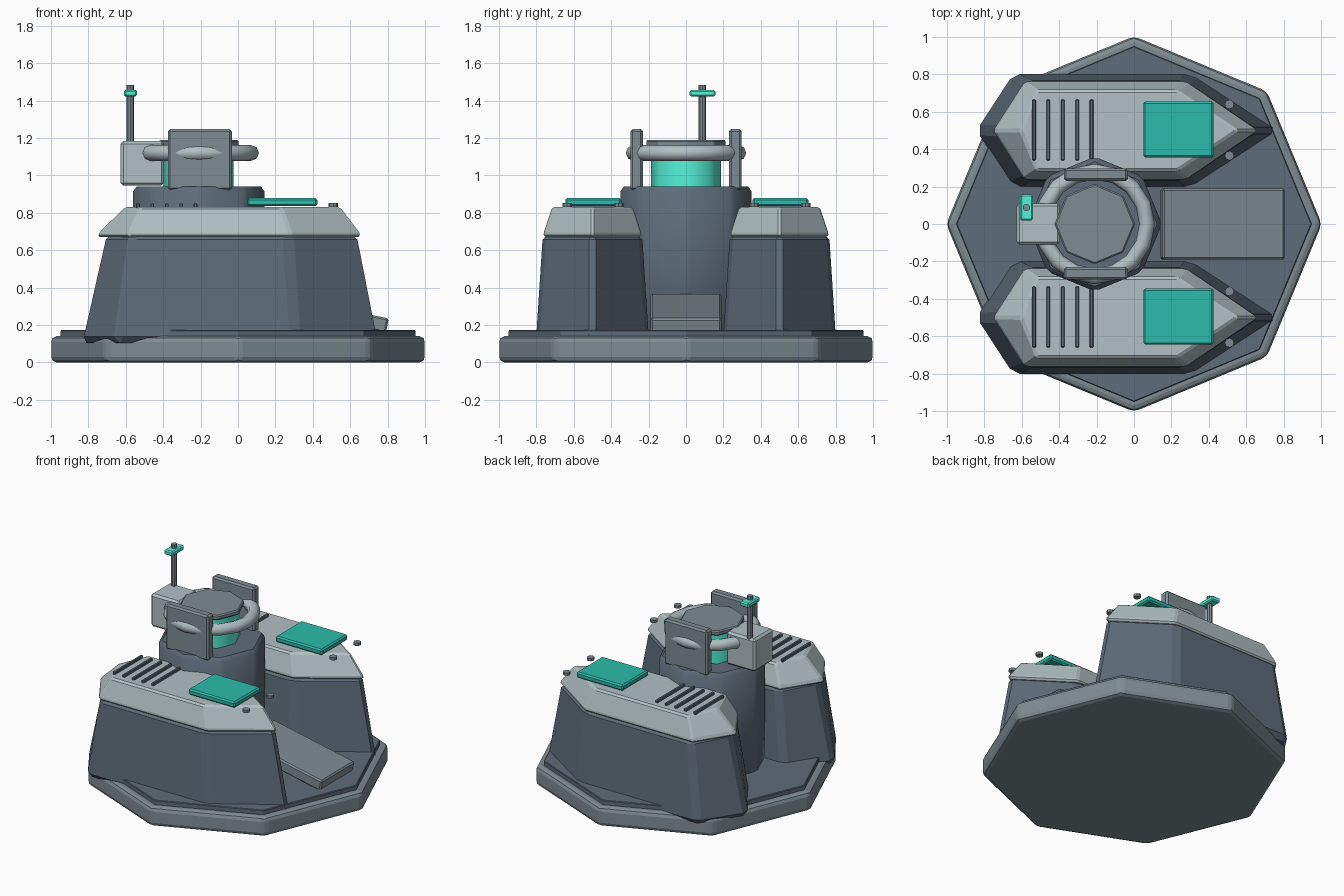
import bpy, bmesh, math

if "Cube" in bpy.data.objects:
    bpy.data.objects.remove(bpy.data.objects["Cube"])


def material(name, rgb):
    m = bpy.data.materials.new(name)
    m.diffuse_color = (*rgb, 1)
    m.use_nodes = True
    m.node_tree.nodes["Principled BSDF"].inputs["Base Color"].default_value = m.diffuse_color
    return m


DARK = material("dark_slate", (0.11, 0.15, 0.195))
MID = material("mid_grey", (0.21, 0.265, 0.295))
LIGHT = material("light_grey", (0.44, 0.53, 0.55))
TEAL = material("teal", (0.025, 0.5, 0.41))
GLOW = material("bright_teal", (0.09, 0.9, 0.69))
TX = -0.21  # turret centre x


def finish(ob, name, bevel=0.0, mat=MID, segments=1, smooth=False):
    ob.name = name
    if smooth:
        bpy.context.view_layer.objects.active = ob
        ob.select_set(True)
        bpy.ops.object.shade_smooth_by_angle(angle=math.radians(50))
    if bevel:
        m = ob.modifiers.new("bevel", 'BEVEL')
        m.width, m.segments = bevel, segments
        m.limit_method, m.angle_limit = 'ANGLE', math.radians(20)
    ob.data.materials.append(mat)
    return ob


def box(name, lo, hi, bevel=0.008, mat=MID):
    bpy.ops.mesh.primitive_cube_add(size=1, location=[(a + b) / 2 for a, b in zip(lo, hi)])
    ob = bpy.context.object
    for v in ob.data.vertices:
        v.co = [c * (b - a) for c, a, b in zip(v.co, lo, hi)]
    return finish(ob, name, bevel, mat)


def cyl(name, x, y, r, z0, z1, sides=8, bevel=0.0, mat=MID, **kw):
    bpy.ops.mesh.primitive_cylinder_add(vertices=sides, radius=r, depth=z1 - z0,
                                        location=(x, y, (z0 + z1) / 2))
    return finish(bpy.context.object, name, bevel, mat, **kw)


def loft(name, y, rings, bevel, mat):
    """Boat-shaped hexagons: (z, rear tip, rear shoulder, front shoulder, front tip, half width)."""
    bm = bmesh.new()
    loops = []
    for z, rt, rs, fs, ft, w in rings:
        pts = [(rt, 0), (rs, -w), (fs, -w), (ft, 0), (fs, w), (rs, w)]
        loops.append([bm.verts.new((px, y + py, z)) for px, py in pts])
    bm.faces.new(loops[0][::-1])
    bm.faces.new(loops[-1])
    for a, b in zip(loops, loops[1:]):
        for i in range(6):
            j = (i + 1) % 6
            bm.faces.new((a[i], a[j], b[j], b[i]))
    me = bpy.data.meshes.new(name)
    bm.to_mesh(me)
    bm.free()
    ob = bpy.data.objects.new(name, me)
    bpy.context.collection.objects.link(ob)
    return finish(ob, name, bevel, mat)


# Octagonal base and deck plate
cyl("base", 0, 0, 1.004, 0, 0.14, bevel=0.03, segments=2)
cyl("deck_plate", 0, 0, 0.95, 0.12, 0.172, bevel=0.004, mat=DARK)

# Twin side pods
for side, s in (("left", 1), ("right", -1)):
    y = 0.5 * s
    loft(side + "_pod_hull", y, [(0.105, -0.85, -0.65, 0.31, 0.775, 0.303),
                                 (0.69, -0.715, -0.57, 0.27, 0.66, 0.265)], 0.033, DARK)
    loft(side + "_pod_cap", y, [(0.67, -0.755, -0.585, 0.28, 0.665, 0.262),
                                (0.695, -0.75, -0.585, 0.28, 0.66, 0.26),
                                (0.832, -0.605, -0.52, 0.23, 0.555, 0.215)], 0.02, LIGHT)
    # Vent bars, hatch and bolts on the cap
    for i in range(5):
        x = -0.535 + 0.077 * i
        box(f"{side}_vent_{i}", (x - 0.01, y - 0.16, 0.825), (x + 0.01, y + 0.165, 0.85), 0.004, DARK)
    box(side + "_hatch", (0.05, y - 0.145, 0.835), (0.425, y + 0.155, 0.878), 0.01, TEAL)
    for i, dy in enumerate((-0.135, 0.14)):
        cyl(f"{side}_bolt_{i}", 0.51, y + dy, 0.025, 0.832, 0.852)

# Entry ramp
ramp = box("ramp", (0.14, -0.19, 0.225), (0.805, 0.19, 0.305), 0.01)
ramp.location.z = 0.262
ramp.rotation_euler.y = 0.2

# Central column, glowing core and lid
cyl("column", TX, 0, 0.36, 0.15, 0.94, bevel=0.025, mat=DARK, smooth=True)
cyl("core", TX, 0, 0.187, 0.92, 1.17, mat=GLOW, smooth=True)
cyl("core_lid", TX, 0, 0.215, 1.155, 1.19, bevel=0.008)

# Ring around the core
bpy.ops.mesh.primitive_torus_add(major_segments=16, minor_segments=8, major_radius=0.28,
                                 minor_radius=0.042, location=(TX, 0, 1.12))
finish(bpy.context.object, "ring", mat=LIGHT, smooth=True)

# Side plates holding the ring
for side, s in (("left", 1), ("right", -1)):
    ys = sorted((0.23 * s, 0.297 * s))
    box(side + "_ring_plate", (-0.375, ys[0], 0.92), (-0.033, ys[1], 1.247), 0.012)

# Rear equipment box with mast and sensor
box("equipment_box", (-0.628, -0.11, 0.945), (-0.395, 0.11, 1.183), 0.015, LIGHT)
cyl("mast", -0.575, 0.088, 0.02, 1.17, 1.483)
box("sensor_bar", (-0.61, 0.02, 1.422), (-0.54, 0.157, 1.457), 0.008, GLOW)
